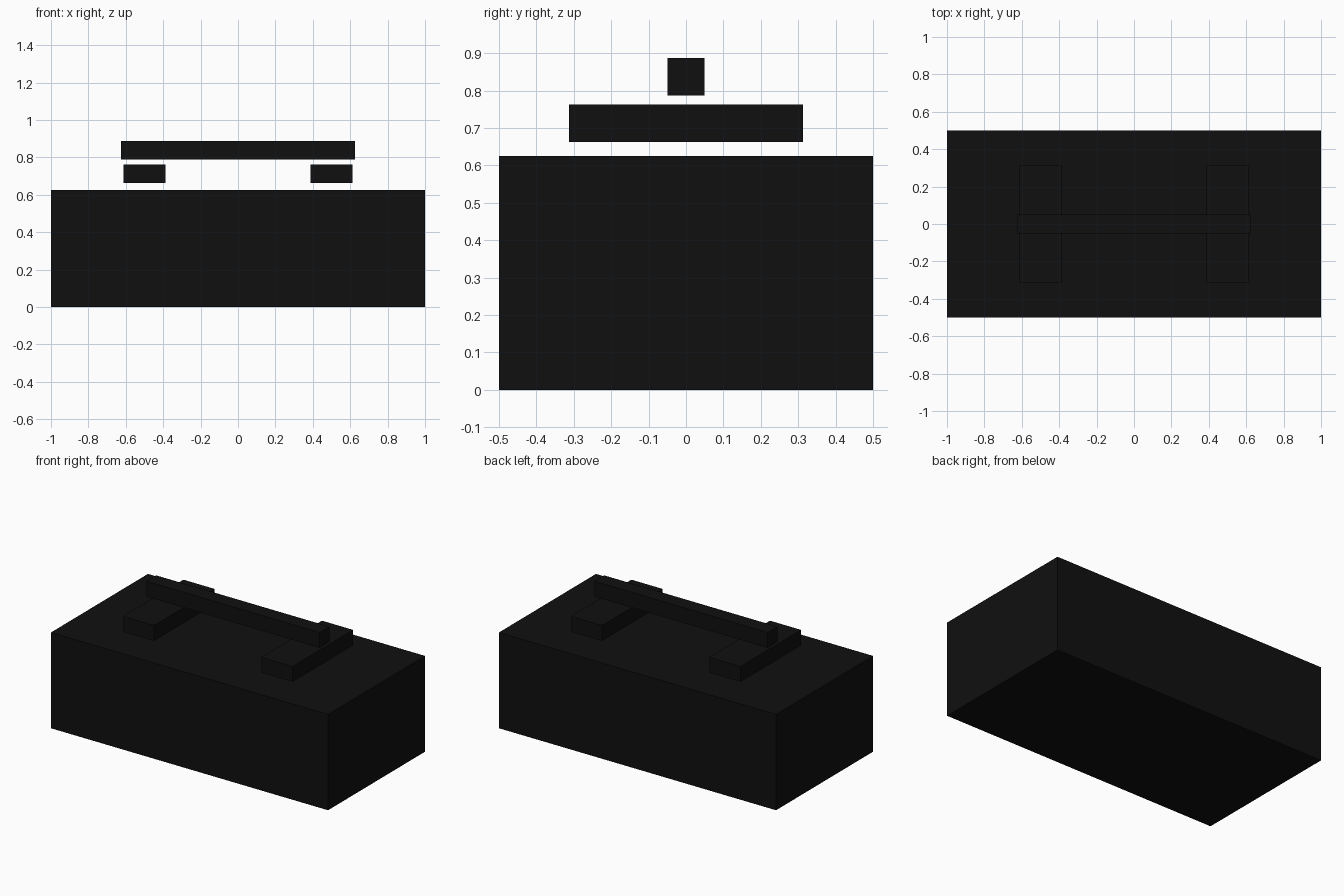
import bpy

if "Cube" in bpy.data.objects:
    bpy.data.objects.remove(bpy.data.objects["Cube"])

black = bpy.data.materials.new("black")
black.diffuse_color = (0.005, 0.005, 0.005, 1)
black.use_nodes = True
black.node_tree.nodes["Principled BSDF"].inputs["Base Color"].default_value = black.diffuse_color


def box(name, center, size):
    """Axis-aligned box with its scale applied."""
    bpy.ops.mesh.primitive_cube_add(size=1, location=center)
    ob = bpy.context.object
    ob.name = name
    ob.scale = size
    bpy.ops.object.transform_apply(location=False, rotation=False, scale=True)
    ob.data.materials.append(black)
    return ob


# Case body
box("case_body", (0, 0, 0.3125), (2, 1, 0.625))

# Handle mounts, floating just above the lid
for side, label in ((-1, "left"), (1, "right")):
    box(f"{label}_handle_mount", (side * 0.5, 0, 0.7125), (0.225, 0.625, 0.1))

# Handle bar spanning both mounts
box("handle_bar", (0, 0, 0.8375), (1.25, 0.1, 0.1))
